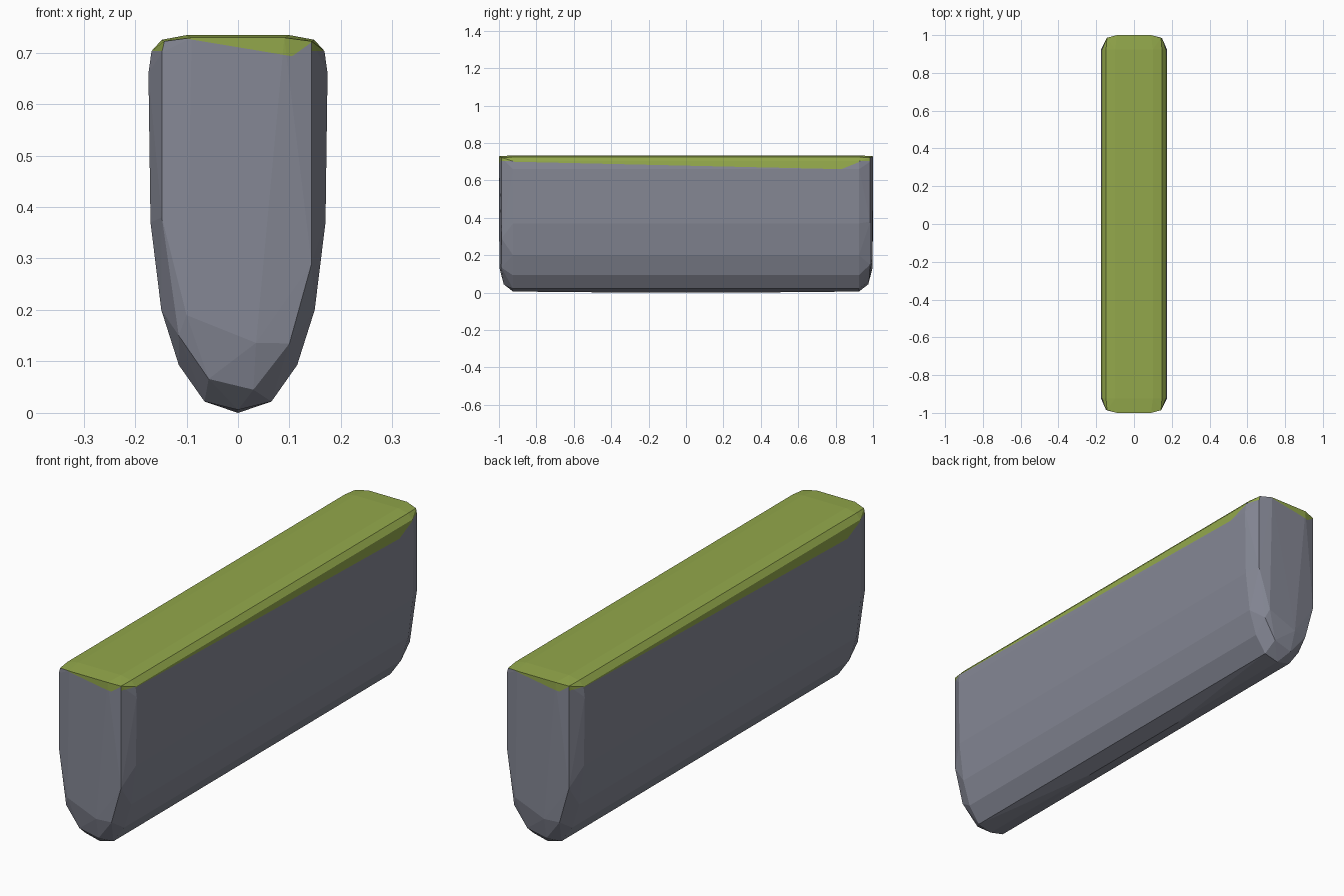
import bpy, bmesh
from mathutils import Vector

if "Cube" in bpy.data.objects:
    bpy.data.objects.remove(bpy.data.objects["Cube"])


def material(name, rgb):
    m = bpy.data.materials.new(name)
    m.diffuse_color = (*rgb, 1)
    m.use_nodes = True
    m.node_tree.nodes["Principled BSDF"].inputs["Base Color"].default_value = m.diffuse_color
    return m


bm = bmesh.new()

# Full rock cross-section (x, z), right half, used near both ends
half = [(0.065, 0.022), (0.115, 0.093), (0.149, 0.20), (0.170, 0.37),
        (0.174, 0.66), (0.168, 0.703), (0.148, 0.725), (0.10, 0.734)]
for y in (-0.925, 0.925):
    for x, z in half:
        for s in (-1, 1):
            bm.verts.new((s * x, y, z))
    bm.verts.new((0, y, 0.006))
for y in (-0.28, 0.28):
    bm.verts.new((0, y, 0))

# Smaller uneven end cap (x, depth, z), turned half round for the back
cap = [(-0.148, 0.985, 0.70), (-0.148, 0.985, 0.38), (-0.115, 0.984, 0.15),
       (-0.057, 0.979, 0.066), (0.03, 0.975, 0.045), (0.10, 0.988, 0.135),
       (0.143, 0.986, 0.29), (0.143, 0.986, 0.722), (-0.143, 0.985, 0.722),
       (-0.10, 0.997, 0.19), (0.035, 0.998, 0.136), (-0.09, 1.0, 0.729),
       (0.09, 1.0, 0.729)]
for s in (-1, 1):
    for x, d, z in cap:
        bm.verts.new((-s * x, s * d, z))

bmesh.ops.convex_hull(bm, input=bm.verts[:])
bmesh.ops.delete(bm, geom=[v for v in bm.verts if not v.link_faces], context='VERTS')
bmesh.ops.recalc_face_normals(bm, faces=bm.faces[:])


def zone(f):
    """Which part of the block a face belongs to, and its sign."""
    n = f.normal
    if n.z > 0.35:
        return 'top', 1
    if abs(n.y) > 0.85:
        return 'end', 1 if n.y > 0 else -1
    if abs(n.x) > 0.85 and abs(n.y) < 0.25:
        return 'side', 1 if n.x > 0 else -1
    return 'corner', 1


# Turf edge: grass lies above both lines (slope, height) of its zone
lines = {'side': [(-0.0227, 0.679), (0.4, 0.328)],
         'end': [(-0.166, 0.7104), (0.71, 0.6184)],
         'corner': [(0, 0.703)]}


def along(kind, s):
    if kind == 'side':
        return Vector((0, s, 0))
    if kind == 'end':
        return Vector((-s, 0, 0))
    return Vector((0, 0, 0))


for kind, cuts in lines.items():
    for s in (-1, 1):
        for m, c in cuts:
            faces = [f for f in bm.faces if zone(f) == (kind, s)]
            if not faces:
                continue
            geom = set(faces)
            for f in faces:
                geom.update(f.edges)
                geom.update(f.verts)
            bmesh.ops.bisect_plane(bm, geom=list(geom), dist=1e-5, plane_co=(0, 0, c),
                                   plane_no=Vector((0, 0, 1)) - m * along(kind, s))
            bm.normal_update()

# Grass above the turf edge, stone below
for f in bm.faces:
    kind, s = zone(f)
    p = f.calc_center_median()
    u = p.dot(along(kind, s))
    grass = kind == 'top' or all(p.z > m * u + c for m, c in lines[kind])
    f.material_index = 1 if grass else 0
    f.smooth = False

mesh = bpy.data.meshes.new("grassy_rock_block")
bm.to_mesh(mesh)
bm.free()
mesh.materials.append(material("stone_grey", (0.235, 0.245, 0.30)))
mesh.materials.append(material("grass_green", (0.29, 0.39, 0.07)))
obj = bpy.data.objects.new("grassy_rock_block", mesh)
bpy.context.collection.objects.link(obj)
